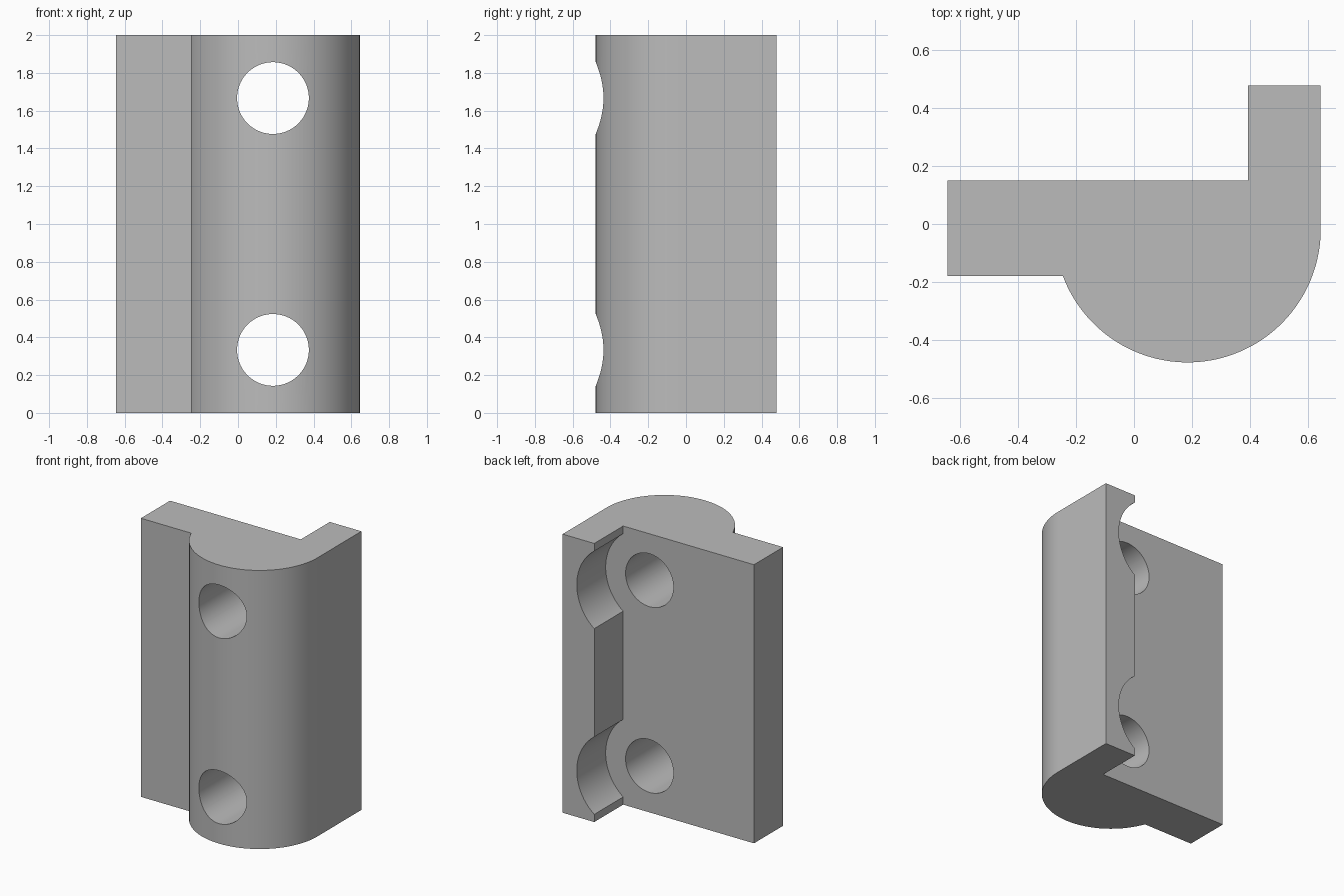
import bpy, bmesh
from math import sin, cos, pi, asin, radians
from mathutils import Matrix

cube = bpy.data.objects.get("Cube")
if cube:
    bpy.data.objects.remove(cube)

WIDTH, DEPTH, HEIGHT = 0.645, 0.478, 2.0   # half width, half depth, full height
R = 0.46                                   # rounded barrel radius
CX, CY = WIDTH - R, R - DEPTH              # barrel axis
PLATE_BACK, PLATE_FRONT, LIP_X = 0.15, -0.18, 0.394

grey = bpy.data.materials.new("plain grey")
grey.use_nodes = True
colour = (0.5, 0.5, 0.5, 1)
grey.diffuse_color = colour
grey.node_tree.nodes["Principled BSDF"].inputs["Base Color"].default_value = colour


def add_object(name, bm):
    bmesh.ops.recalc_face_normals(bm, faces=bm.faces)
    mesh = bpy.data.meshes.new(name)
    bm.to_mesh(mesh)
    bm.free()
    mesh.materials.append(grey)
    obj = bpy.data.objects.new(name, mesh)
    bpy.context.collection.objects.link(obj)
    return obj


def cutter(name, radius, y0, y1, z):
    # Cylinder along y, used for one cut
    bm = bmesh.new()
    place = Matrix.Translation((CX, (y0 + y1) / 2, z)) @ Matrix.Rotation(pi / 2, 4, 'X')
    bmesh.ops.create_cone(bm, cap_ends=True, segments=96, radius1=radius,
                          radius2=radius, depth=y1 - y0, matrix=place)
    obj = add_object(name, bm)
    obj.hide_render = True
    return obj


# Bracket profile: flat plate, round barrel and rear lip, extruded upward
start = pi - asin((PLATE_FRONT - CY) / R)
steps = 64
profile = [(CX + R * cos(a), CY + R * sin(a))
           for a in (start + (2 * pi - start) * i / steps for i in range(steps + 1))]
profile += [(WIDTH, DEPTH), (LIP_X, DEPTH), (LIP_X, PLATE_BACK),
            (-WIDTH, PLATE_BACK), (-WIDTH, PLATE_FRONT)]
bm = bmesh.new()
base = bm.faces.new([bm.verts.new((x, y, 0)) for x, y in profile])
top = bmesh.ops.extrude_face_region(bm, geom=[base])["geom"]
bmesh.ops.translate(bm, vec=(0, 0, HEIGHT),
                    verts=[v for v in top if isinstance(v, bmesh.types.BMVert)])
bracket = add_object("bracket", bm)

# Bolt holes through the barrel, with round clearances in the lip
cutters = []
for z in (HEIGHT / 6, HEIGHT * 5 / 6):
    cutters.append(cutter("bolt_hole_cutter", 0.19, -1, 1, z))
    cutters.append(cutter("lip_clearance_cutter", 0.348, PLATE_BACK, 1, z))
bpy.context.view_layer.objects.active = bracket
for c in cutters:
    mod = bracket.modifiers.new("cut", 'BOOLEAN')
    mod.operation, mod.solver, mod.object = 'DIFFERENCE', 'EXACT', c
    bpy.ops.object.modifier_apply(modifier=mod.name)
for c in cutters:
    bpy.data.objects.remove(c)

# Smooth curved walls, keep edges sharp
bpy.ops.object.select_all(action='DESELECT')
bracket.select_set(True)
bpy.ops.object.shade_smooth_by_angle(angle=radians(30))
